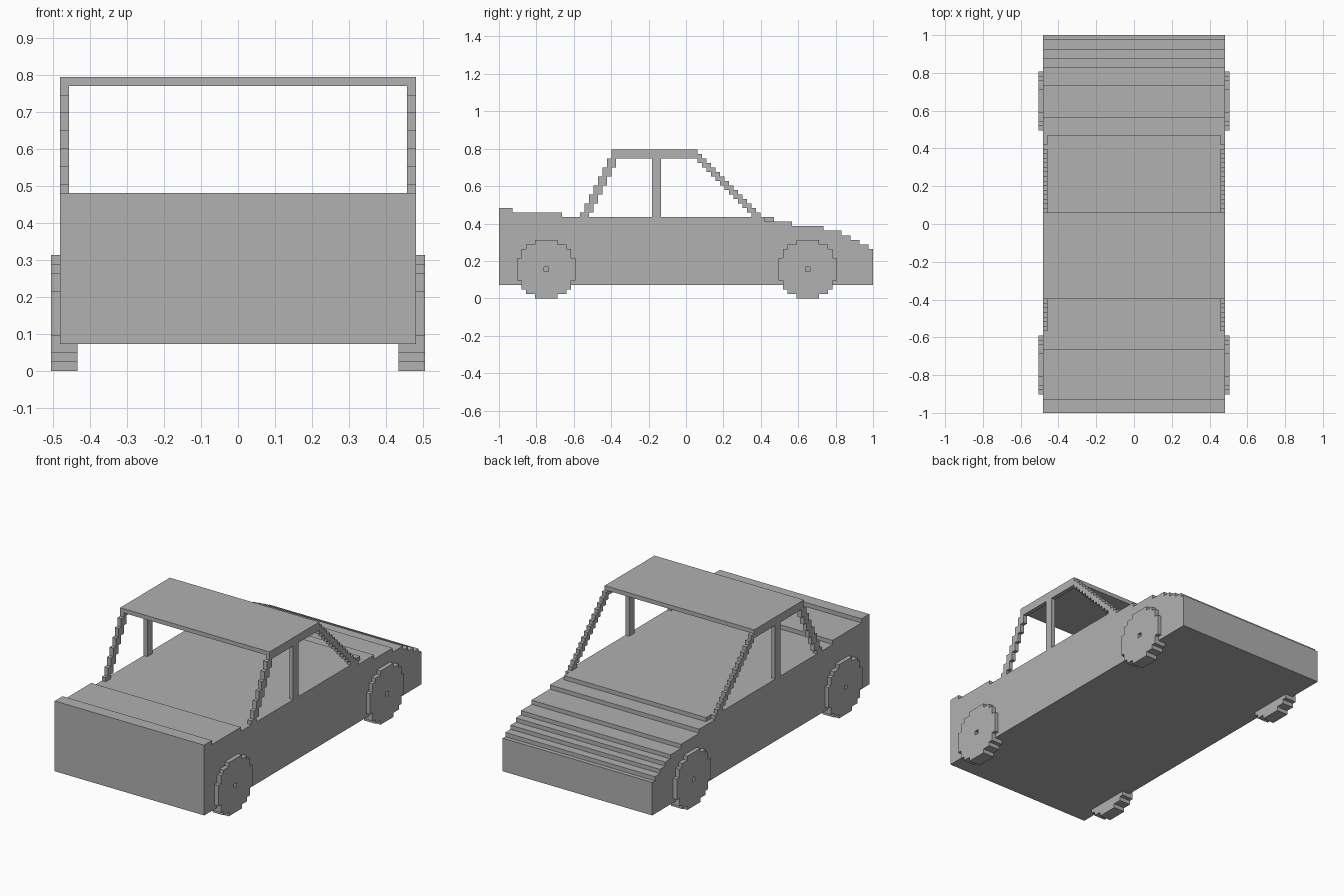
import bpy, bmesh
from mathutils import Vector

if "Cube" in bpy.data.objects:
    bpy.data.objects.remove(bpy.data.objects["Cube"])

V = 2 / 83  # one block; the car is 83 blocks long

grey = bpy.data.materials.new("plain_grey")
grey.diffuse_color = (0.44, 0.44, 0.44, 1)
grey.use_nodes = True
grey.node_tree.nodes["Principled BSDF"].inputs["Base Color"].default_value = grey.diffuse_color


def prism(name, loops, x0, x1, mirror=False):
    """Fill side-view loops (first outline, then holes) and extrude along x. Units are blocks."""
    bm = bmesh.new()
    for loop in loops:
        pts = [p for i, p in enumerate(loop) if p != loop[i - 1]]
        vs = [bm.verts.new((x0 * V, y * V - 1, z * V)) for y, z in pts]
        for i, v in enumerate(vs):
            bm.edges.new((vs[i - 1], v))
    bmesh.ops.triangle_fill(bm, edges=bm.edges[:], use_beauty=True, normal=Vector((1, 0, 0)))
    ext = bmesh.ops.extrude_face_region(bm, geom=bm.faces[:], use_keep_orig=True)
    moved = [g for g in ext["geom"] if isinstance(g, bmesh.types.BMVert)]
    bmesh.ops.translate(bm, verts=moved, vec=((x1 - x0) * V, 0, 0))
    bmesh.ops.recalc_face_normals(bm, faces=bm.faces[:])
    me = bpy.data.meshes.new(name)
    bm.to_mesh(me)
    bm.free()
    me.materials.append(grey)
    ob = bpy.data.objects.new(name, me)
    bpy.context.collection.objects.link(ob)
    if mirror:
        ob.modifiers.new("mirror", "MIRROR").use_mirror_merge = False
    return ob


def rect(y0, y1, z0, z1):
    return [(y0, z0), (y1, z0), (y1, z1), (y0, z1)]


def rows(left, right, z0, z1):
    """Stepped outline from the left and right edge of each block row."""
    up, down = [], []
    for z in range(z0, z1):
        up += [(left(z), z), (left(z), z + 1)]
        down += [(right(z), z), (right(z), z + 1)]
    return up + down[::-1]


# Body: stepped boot, flat waist and stepped bonnet
steps = [(0, 20), (3, 19), (14, 18), (59, 17), (65, 16), (72, 15),
         (76, 14), (78, 13), (80, 12), (82, 11), (83, 3)]
body = [(0, 3)]
for (y, z), (y_next, _) in zip(steps, steps[1:]):
    body += [(y, z), (y_next, z)]
body.append((83, 3))
prism("body", [body], -20, 20)
prism("cowl", [rect(59, 61, 17, 18)], -19, 19)

# Roof slab
prism("roof", [rect(25, 44, 32, 33)], -20, 20)


# Side frames: sloping pillars, centre post and rail around two window openings
def rear_edge(z):
    return 25 - (32 - max(z, 18)) // 2


def front_edge(z):
    return 76 - max(z, 18)


prism("window_frame", [
    rows(rear_edge, front_edge, 17, 32),
    rows(lambda z: rear_edge(z) + 2, lambda z: 34, 18, 31),
    rows(lambda z: 36, lambda z: front_edge(z) - 2, 18, 31),
], 19, 20, mirror=True)


# Wheels: stepped discs with a small square hub recess
def half_width(z):
    return max(d for d in range(7) if d * d + (z - 6) ** 2 <= 41)


for name, y in (("wheel_front_axle", 4), ("wheel_rear_axle", 62)):
    prism(name, [
        rows(lambda z: y + 6 - half_width(z), lambda z: y + 7 + half_width(z), 0, 13),
        rect(y + 6, y + 7, 6, 7),
    ], 18, 21, mirror=True)
